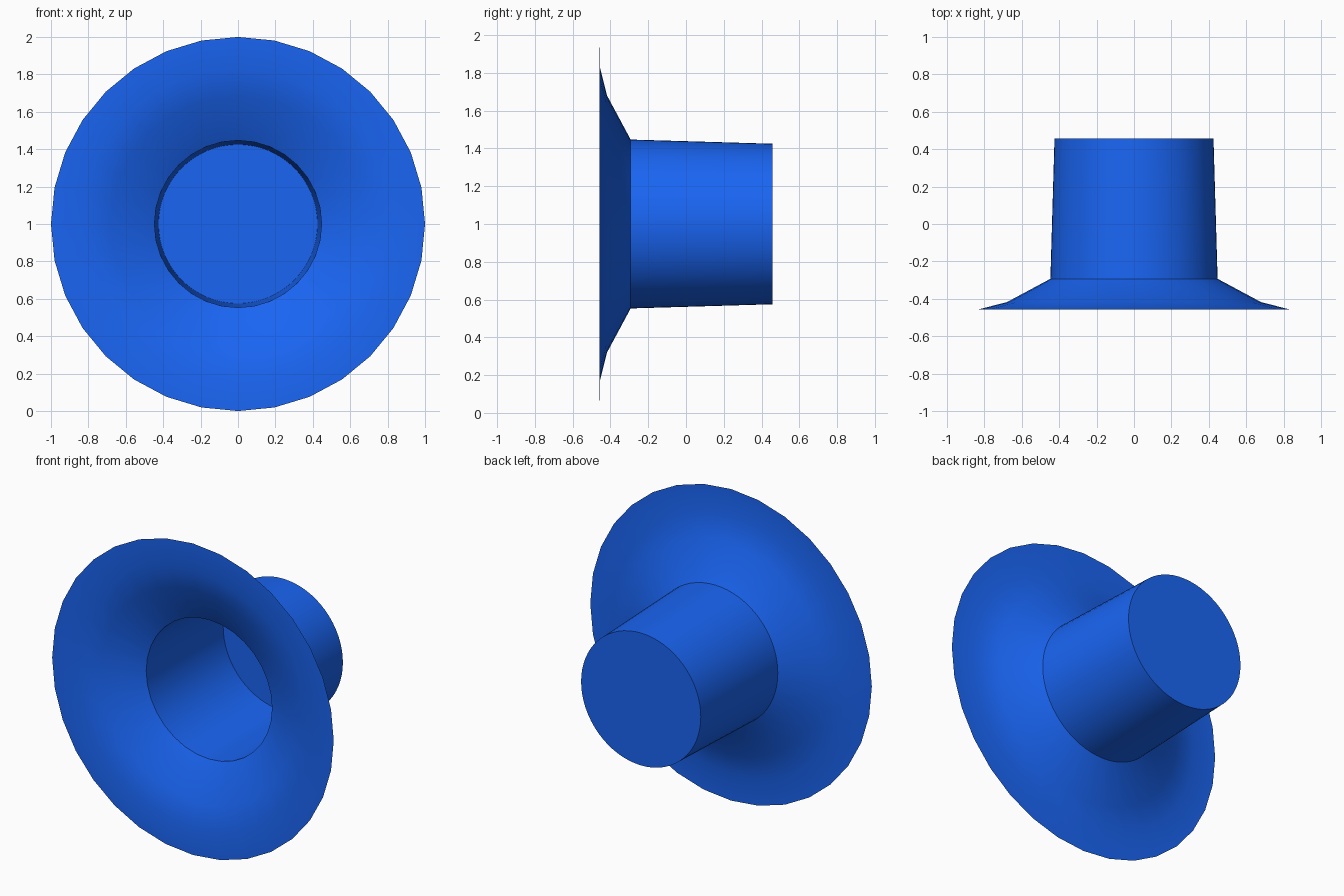
import bpy, bmesh
from math import sin, cos, tau, radians

if "Cube" in bpy.data.objects:
    bpy.data.objects.remove(bpy.data.objects["Cube"])


def lathe(name, profile, sides, cap, mat):
    """Turn (radius, y) points around a y-directed axis at z = 1."""
    bm = bmesh.new()
    rings = []
    for r, y in profile:
        rings.append([bm.verts.new((r * cos(tau * i / sides), y, 1 + r * sin(tau * i / sides)))
                      for i in range(sides)])
    for a, b in zip(rings, rings[1:]):
        for i in range(sides):
            j = (i + 1) % sides
            bm.faces.new((a[i], b[i], b[j], a[j]))
    if cap:
        bm.faces.new(rings[-1][::-1])
    me = bpy.data.meshes.new(name)
    bm.to_mesh(me)
    bm.free()
    me.materials.append(mat)
    ob = bpy.data.objects.new(name, me)
    bpy.context.collection.objects.link(ob)
    bpy.ops.object.select_all(action='DESELECT')
    ob.select_set(True)
    bpy.context.view_layer.objects.active = ob
    bpy.ops.object.shade_smooth_by_angle(angle=radians(30))
    return ob


blue = bpy.data.materials.new("blue")
blue.diffuse_color = (0.01, 0.13, 0.9, 1)
blue.use_nodes = True
blue.node_tree.nodes["Principled BSDF"].inputs["Base Color"].default_value = blue.diffuse_color

# Thin flared flange with a flat outer rim
lathe("flange", [(1.0, -0.457), (0.83, -0.456), (0.68, -0.418), (0.447, -0.293)], 32, False, blue)

# Slightly tapered hollow tube, closed at the back
lathe("tube", [(0.447, -0.293), (0.425, 0.457)], 64, True, blue)
